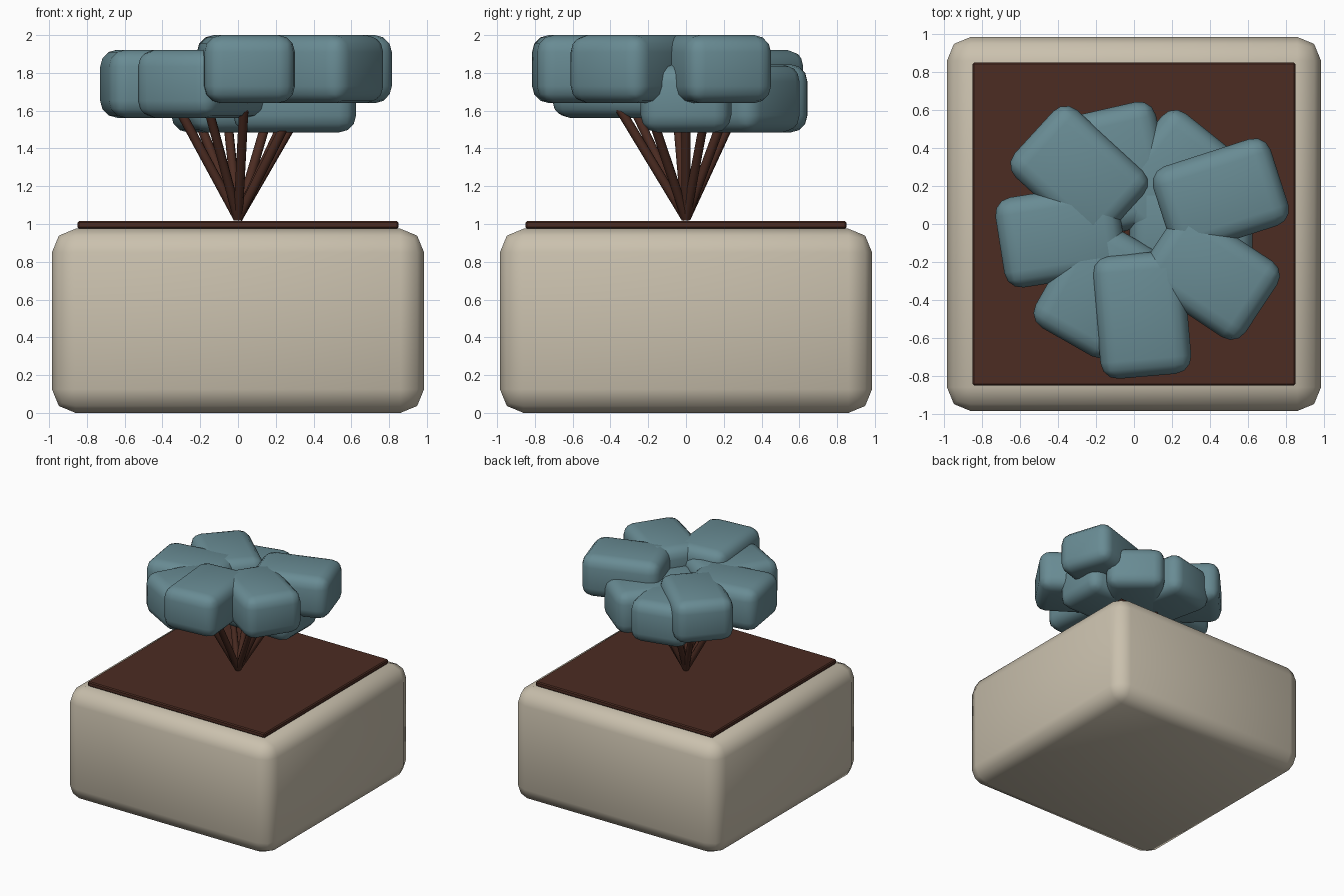
import bpy
from math import cos, sin, radians
from mathutils import Vector

cube = bpy.data.objects.get("Cube")
if cube:
    bpy.data.objects.remove(cube, do_unlink=True)


def material(name, rgb):
    mat = bpy.data.materials.new(name)
    mat.use_nodes = True
    mat.diffuse_color = (*rgb, 1)
    bsdf = next(n for n in mat.node_tree.nodes if n.type == 'BSDF_PRINCIPLED')
    bsdf.inputs["Base Color"].default_value = (*rgb, 1)
    bsdf.inputs["Roughness"].default_value = 0.8
    return mat


stone = material("beige stone", (0.59, 0.53, 0.42))
brown = material("dark brown", (0.072, 0.025, 0.016))
teal = material("grey teal", (0.14, 0.26, 0.295))


def rounded_box(name, size, location, mat, radius, segments, angle=0.0):
    """Box with rounded edges, turned about z."""
    bpy.ops.mesh.primitive_cube_add(size=1, location=location)
    obj = bpy.context.object
    obj.name = name
    obj.scale = size
    bpy.ops.object.transform_apply(location=False, rotation=False, scale=True)
    obj.rotation_euler.z = angle
    obj.data.materials.append(mat)
    bevel = obj.modifiers.new("rounded edges", 'BEVEL')
    bevel.width = radius
    bevel.segments = segments
    bpy.ops.object.shade_smooth()
    return obj


def stem(name, start, end, radius):
    """Straight thin cylinder between two points."""
    axis = end - start
    bpy.ops.mesh.primitive_cylinder_add(
        vertices=8, radius=radius, depth=axis.length, location=(start + end) / 2)
    obj = bpy.context.object
    obj.name = name
    obj.rotation_euler = axis.to_track_quat('Z', 'Y').to_euler()
    obj.data.materials.append(brown)
    bpy.ops.object.shade_smooth_by_angle(angle=radians(50))


# Planter and its soil
rounded_box("planter", (1.97, 1.97, 0.975), (0, 0, 0.4875), stone, 0.125, 2)
soil = rounded_box("soil", (1.7, 1.7, 0.04), (0, 0, 0.995), brown, 0.008, 1)
bpy.ops.object.shade_flat()

# Three rising tiers of three leaf blocks, each on its own stem
root = Vector((0, 0, 1.03))
for tier in range(3):
    reach = 0.3 + 0.09 * tier
    height = 1.665 + 0.0775 * tier
    for i in range(3):
        angle = radians(137.5 * tier + 360 / 7 * i)
        centre = Vector((reach * cos(angle), reach * sin(angle), height))
        tag = f"{tier + 1}_{i + 1}"
        rounded_box("leaf_" + tag, (0.65, 0.48, 0.36), centre, teal, 0.09, 3, angle)
        stem("stem_" + tag, root, centre, 0.025)
